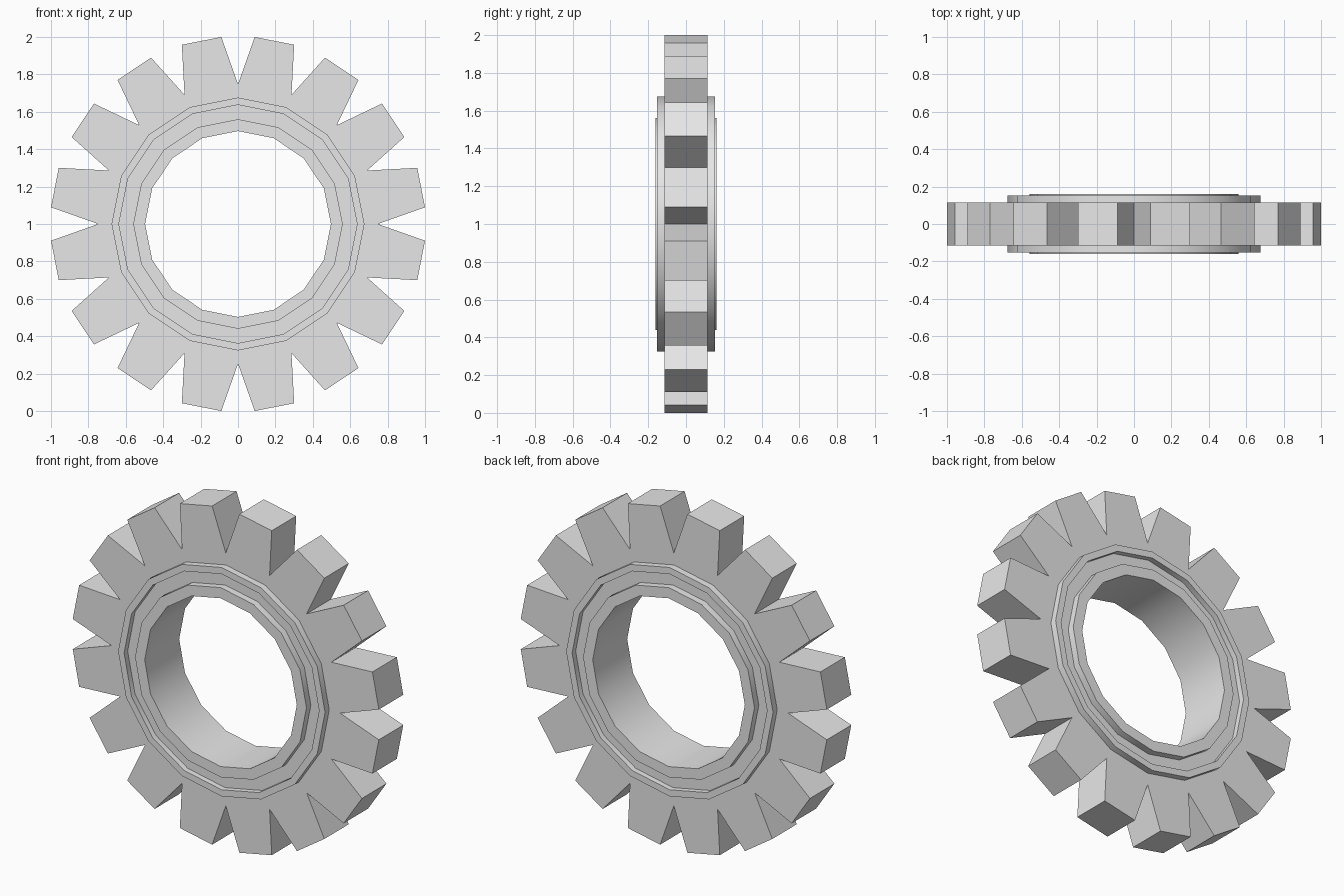
import bpy, bmesh
from math import sin, cos, radians
from mathutils import Vector

cube = bpy.data.objects.get("Cube")
if cube:
    bpy.data.objects.remove(cube, do_unlink=True)

TEETH = 16
STEP = 360 / TEETH
RIM = 0.676          # where the hub meets the toothed plate
HALF = 0.114         # half thickness of the toothed plate

metal = bpy.data.materials.new("plain grey metal")
metal.use_nodes = True
grey = (0.8, 0.8, 0.8, 1)
metal.diffuse_color = grey
metal.node_tree.nodes["Principled BSDF"].inputs["Base Color"].default_value = grey


def polar(radius, angle, y):
    a = radians(angle)
    return Vector((radius * sin(a), y, 1 + radius * cos(a)))


def finish(name, bm):
    bmesh.ops.remove_doubles(bm, verts=bm.verts, dist=0.0005)
    bmesh.ops.recalc_face_normals(bm, faces=bm.faces)
    mesh = bpy.data.meshes.new(name)
    bm.to_mesh(mesh)
    bm.free()
    mesh.materials.append(metal)
    obj = bpy.data.objects.new(name, mesh)
    bpy.context.collection.objects.link(obj)
    bpy.ops.object.select_all(action="DESELECT")
    obj.select_set(True)
    bpy.context.view_layer.objects.active = obj
    bpy.ops.object.shade_smooth_by_angle(angle=radians(30))
    return obj


def quad(bm, points):
    return bm.faces.new([bm.verts.new(p) for p in points])


# Toothed plate: one sector per tooth, with V notches between teeth
bm = bmesh.new()
for i in range(TEETH):
    a, b = i * STEP, (i + 1) * STEP
    tip_a, tip_b = a + 5.1, b - 5.1
    outline = [(0.747, a), (1.004, tip_a), (1.004, tip_b), (0.747, b)]
    for y in (-HALF, HALF):
        quad(bm, [polar(r, t, y) for r, t in outline])
        quad(bm, [polar(r, t, y) for r, t in
                  ((RIM, a), (0.747, a), (0.747, b), (RIM, b))])
    for (r, t), (s, u) in zip(outline, outline[1:]):
        quad(bm, [polar(r, t, -HALF), polar(s, u, -HALF),
                  polar(s, u, HALF), polar(r, t, HALF)])
plate = finish("toothed_plate", bm)

# Hub: stepped profile with a groove on each side, revolved around the bore
side = [(RIM, HALF), (RIM, 0.153), (0.637, 0.153), (0.637, 0.12),
        (0.56, 0.12), (0.56, 0.161), (0.497, 0.161)]
profile = side + [(r, -y) for r, y in reversed(side)]
bm = bmesh.new()
for i in range(TEETH):
    a, b = i * STEP, (i + 1) * STEP
    for (r, y), (s, w) in zip(profile, profile[1:]):
        quad(bm, [polar(r, a, y), polar(s, a, w),
                  polar(s, b, w), polar(r, b, y)])
hub = finish("hub_ring", bm)
# Open edge of the hub lies against the plate, so both normals must face out
bm = bmesh.new()
bm.from_mesh(hub.data)
bore = min(bm.faces, key=lambda f: (f.calc_center_median() - Vector((0, 0, 1))).length)
if bore.normal.dot(bore.calc_center_median() - Vector((0, 0, 1))) > 0:
    bmesh.ops.reverse_faces(bm, faces=bm.faces)
bm.to_mesh(hub.data)
bm.free()

# Same check for the plate, using its front side
bm = bmesh.new()
bm.from_mesh(plate.data)
front = min(bm.faces, key=lambda f: f.calc_center_median().y)
if front.normal.y > 0:
    bmesh.ops.reverse_faces(bm, faces=bm.faces)
bm.to_mesh(plate.data)
bm.free()
